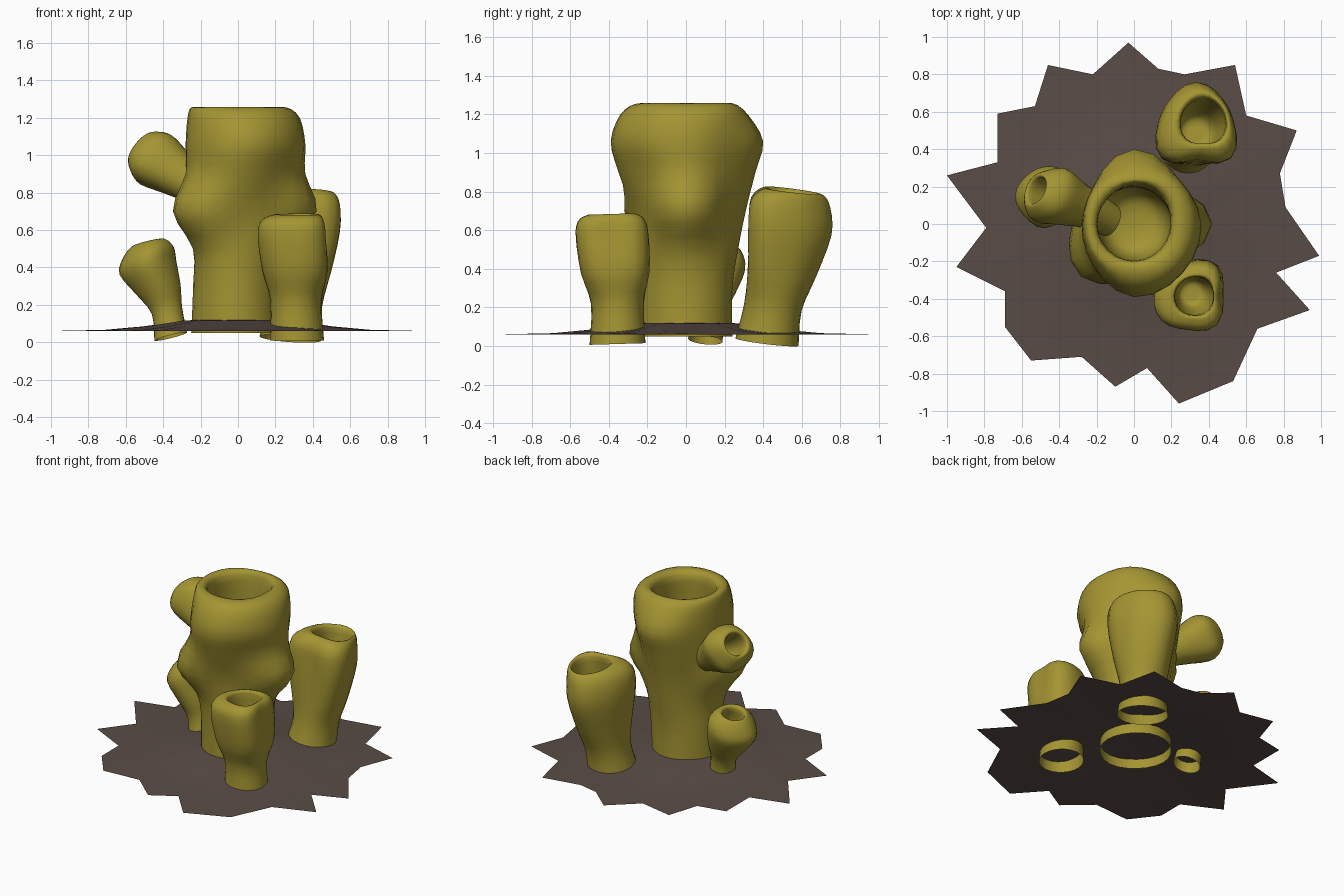
import bpy, bmesh, math
from mathutils import Vector

def material(name, rgb):
    m = bpy.data.materials.new(name)
    m.diffuse_color = (*rgb, 1)
    return m

OLIVE = material("olive sponge", (0.37, 0.30, 0.033))
EARTH = material("brown seabed", (0.10, 0.072, 0.062))

def finish(name, bm, mat, smooth=True):
    me = bpy.data.meshes.new(name)
    bm.to_mesh(me)
    bm.free()
    me.materials.append(mat)
    for p in me.polygons:
        p.use_smooth = smooth
    ob = bpy.data.objects.new(name, me)
    bpy.context.collection.objects.link(ob)
    return ob

def spline(a, b, c, d, t):
    return 0.5 * (2*b + (c - a)*t + (2*a - 5*b + 4*c - d)*t*t + (3*b - a - 3*c + d)*t**3)

STEP = 3

def tube(name, rings, normal):
    """rings: (x, y, z, 8 radii from +x counter-clockwise); outer wall up, then inner wall down."""
    turn = Vector((0, 0, 1)).rotation_difference(Vector(normal))
    loops = []
    for x, y, z, rad in rings:
        loop = []
        for k in range(8):
            for s in range(STEP):
                r = spline(rad[k-1], rad[k], rad[(k+1) % 8], rad[(k+2) % 8], s / STEP)
                a = (k + s / STEP) * math.pi / 4
                loop.append(Vector((x, y, z)) + turn @ Vector((r*math.cos(a), r*math.sin(a), 0)))
        loops.append(loop)
    bm = bmesh.new()
    n, m = 8 * STEP, len(loops)
    grid = []
    for i in range(m - 1):
        q = [loops[max(i-1, 0)], loops[i], loops[i+1], loops[min(i+2, m-1)]]
        for s in range(STEP):
            grid.append([bm.verts.new(spline(q[0][j], q[1][j], q[2][j], q[3][j], s / STEP)) for j in range(n)])
    grid.append([bm.verts.new(v) for v in loops[-1]])
    for lo, hi in zip(grid, grid[1:]):
        for j in range(n):
            k = (j + 1) % n
            bm.faces.new((lo[j], lo[k], hi[k], hi[j]))
    bm.faces.new(grid[-1])  # floor of the cavity
    return finish(name, bm, OLIVE)

def small_tube(name, normal, shape, rings):
    """rings: (x, y, z, radius, how strongly the irregular shape applies)."""
    tube(name, [(x, y, z, [r * (1 + w*(s - 1)) for s in shape]) for x, y, z, r, w in rings], normal)

# Large central tube
main = [
    (0.05, [.22, .22, .24, .24, .25, .24, .24, .22]),
    (0.30, [.22, .23, .24, .24, .24, .24, .24, .22]),
    (0.50, [.27, .25, .27, .24, .24, .27, .25, .24]),
    (0.70, [.42, .28, .31, .26, .33, .40, .28, .28]),
    (0.90, [.36, .31, .36, .29, .28, .32, .35, .32]),
    (1.06, [.36, .34, .40, .30, .28, .31, .39, .37]),
    (1.20, [.33, .33, .32, .29, .27, .29, .34, .34]),
    (1.255, [.26, .28, .25, .26, .25, .26, .26, .28]),
    (1.23, [.20, .22, .22, .20, .20, .20, .20, .20]),
    (1.05, [.20] * 8), (0.75, [.19] * 8), (0.62, [.14] * 8), (0.59, [.03] * 8)]
tube("main_tube", [(0, 0, z, r) for z, r in main], (0, 0, 1))

# Tube behind on the right
small_tube("back_right_tube", (.07, .12, 1), [.95, .92, 1.05, .9, .95, 1.2, .9, 1.2], [
    (.28, .42, .02, .165, 0), (.30, .45, .20, .15, 0), (.32, .49, .38, .18, .6),
    (.33, .53, .60, .215, 1), (.34, .535, .74, .205, 1), (.36, .55, .80, .16, .7),
    (.37, .55, .785, .125, .4), (.36, .53, .65, .12, 0), (.33, .49, .45, .09, 0), (.33, .48, .43, .02, 0)])

# Tube in front on the right
small_tube("front_right_tube", (0, -.03, 1), [.95, 1.2, .95, .87, .97, 1.05, 1, 1.22], [
    (.315, -.355, .01, .145, 0), (.31, -.355, .22, .137, 0), (.305, -.365, .38, .178, .6),
    (.285, -.38, .57, .185, 1), (.29, -.385, .65, .17, 1), (.31, -.385, .68, .13, .8),
    (.32, -.385, .665, .105, .4), (.32, -.38, .50, .10, 0), (.31, -.37, .35, .07, 0), (.31, -.37, .33, .02, 0)])

# Small leaning tube on the left
small_tube("left_tube", (-.25, .10, 1), [.95, 1.1, 1, .95, 1.05, 1, 1.12, .95], [
    (-.36, .10, .03, .09, 0), (-.38, .12, .17, .083, 0), (-.42, .135, .28, .12, .6),
    (-.475, .15, .40, .155, 1), (-.475, .155, .48, .14, 1), (-.48, .16, .53, .095, .5),
    (-.485, .16, .515, .07, 0), (-.45, .15, .42, .07, 0), (-.42, .14, .30, .05, 0), (-.42, .14, .29, .01, 0)])

# Branch growing out of the central tube
small_tube("side_branch", (-.75, .33, .58), [1, 1.08, .95, 1.05, 1, 1.1, .95, 1], [
    (-.13, .02, .76, .09, 0), (-.22, .07, .83, .10, 0), (-.33, .11, .90, .125, .5),
    (-.43, .15, .97, .155, 1), (-.48, .165, 1.01, .14, 1), (-.52, .18, 1.04, .10, .5),
    (-.515, .18, 1.035, .075, 0), (-.43, .15, .97, .07, 0), (-.35, .12, .91, .05, 0), (-.34, .12, .90, .01, 0)])

# Jagged seabed patch with a low mound in the middle
outline = [(-.03, .97), (.13, .83), (.27, .80), (.54, .85), (.60, .58), (.87, .50), (.78, .27),
           (.81, .09), (.99, -.17), (.76, -.26), (.94, -.46), (.66, -.56), (.53, -.84), (.24, -.96),
           (.07, -.77), (-.10, -.87), (-.28, -.71), (-.55, -.73), (-.69, -.55), (-.69, -.36),
           (-.95, -.23), (-.79, -.02), (-1.0, .26), (-.73, .33), (-.73, .59), (-.53, .63),
           (-.46, .85), (-.22, .80)][::-1]
bm = bmesh.new()
prev = None
for s, z in [(1, .06), (.75, .066), (.55, .085), (.34, .115), (.15, .125)]:
    ring = []
    for x, y in outline:
        d = math.hypot(x, y)
        k = s * (s + (1 - s) * .83 / d)  # rounder towards the middle
        ring.append(bm.verts.new((x * k, y * k, z)))
    if prev:
        for j in range(len(ring)):
            i = j - 1
            bm.faces.new((prev[i], prev[j], ring[j], ring[i]))
    prev = ring
bm.faces.new(prev)
finish("seabed", bm, EARTH)
